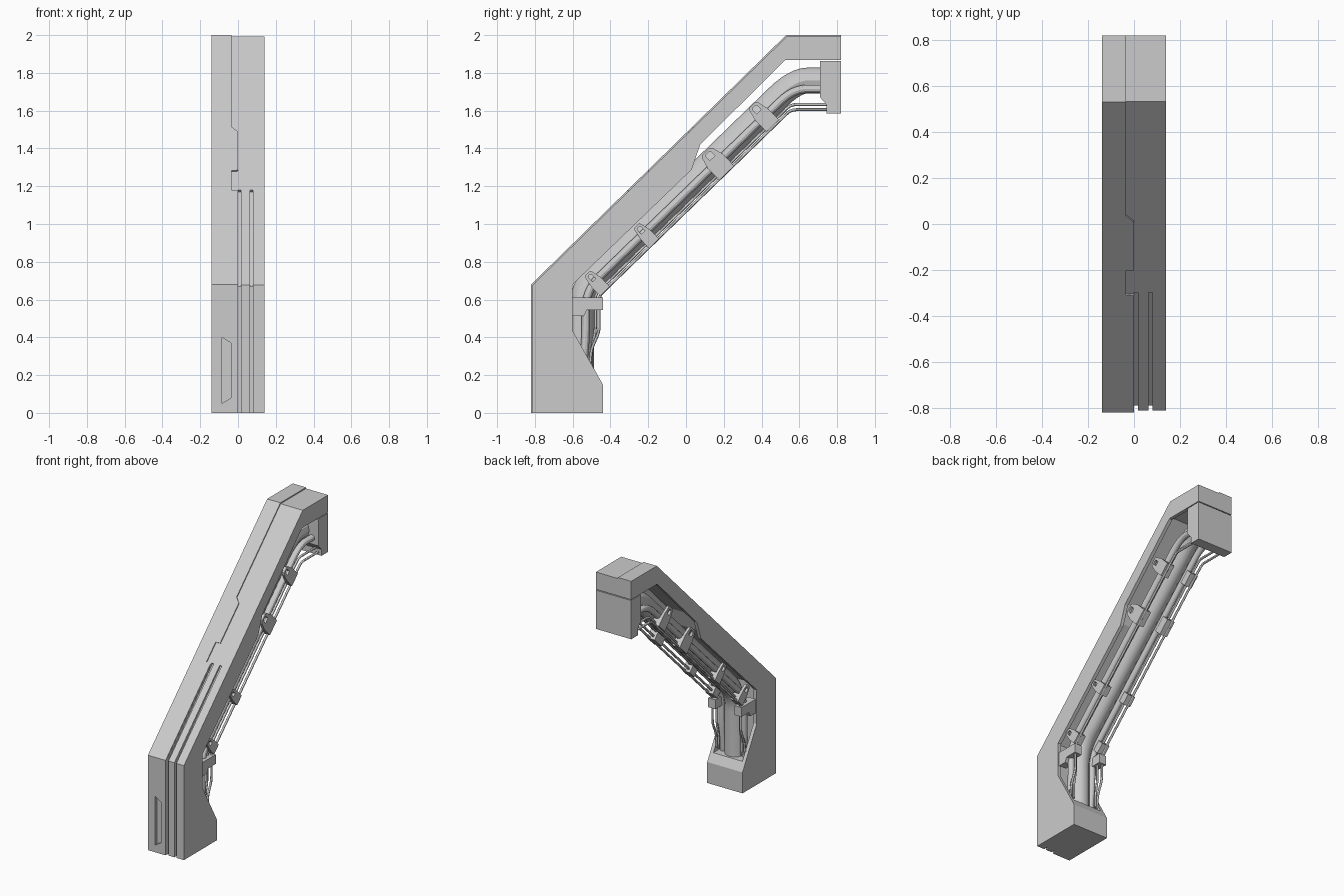
import bpy, bmesh, math
from mathutils import Vector

if "Cube" in bpy.data.objects:
    bpy.data.objects.remove(bpy.data.objects["Cube"])


def loft(name, rings):
    """Closed solid bridged through equal-length rings of points."""
    bm = bmesh.new()
    vs = [[bm.verts.new(p) for p in r] for r in rings]
    n = len(rings[0])
    for a, b in zip(vs, vs[1:]):
        for i in range(n):
            j = (i + 1) % n
            bm.faces.new((a[i], a[j], b[j], b[i]))
    bm.faces.new(vs[0])
    bm.faces.new(vs[-1][::-1])
    bmesh.ops.recalc_face_normals(bm, faces=bm.faces)
    me = bpy.data.meshes.new(name)
    bm.to_mesh(me)
    bm.free()
    ob = bpy.data.objects.new(name, me)
    bpy.context.collection.objects.link(ob)
    return ob


def prism(name, yz, x0, x1):
    return loft(name, [[(x, y, z) for y, z in yz] for x in (x0, x1)])


def cut(ob, cutter):
    cutter.hide_render = True
    m = ob.modifiers.new("cut", 'BOOLEAN')
    m.operation, m.solver, m.object = 'DIFFERENCE', 'EXACT', cutter
    bpy.context.view_layer.objects.active = ob
    bpy.ops.object.modifier_apply(modifier=m.name)


def tube(name, pts, r, bend=0.1):
    """Round tube along a polyline with rounded corners."""
    pts = [Vector(p) for p in pts]
    path = [pts[0]]
    for a, b, c in zip(pts, pts[1:], pts[2:]):
        p = b + (a - b).normalized() * min(bend, (a - b).length * .45)
        q = b + (c - b).normalized() * min(bend, (c - b).length * .45)
        for i in range(7):
            t = i / 6
            path.append(p * (1 - t) ** 2 + b * 2 * t * (1 - t) + q * t * t)
    path.append(pts[-1])
    cu = bpy.data.curves.new(name, 'CURVE')
    cu.dimensions = '3D'
    cu.bevel_depth, cu.bevel_resolution, cu.use_fill_caps = r, 4, True
    s = cu.splines.new('POLY')
    s.points.add(len(path) - 1)
    for sp, p in zip(s.points, path):
        sp.co = (*p, 1)
    ob = bpy.data.objects.new(name, cu)
    bpy.context.collection.objects.link(ob)
    bpy.ops.object.select_all(action='DESELECT')
    ob.select_set(True)
    bpy.context.view_layer.objects.active = ob
    bpy.ops.object.convert(target='MESH')
    bpy.ops.object.shade_smooth_by_angle()


# --- beam body
SLOPE = .97
body = prism("beam_body", [
    (-.812, 0), (-.812, .677), (.533, 1.992), (.82, 1.992), (.82, 1.868),
    (.525, 1.868), (.075, 1.42), (.03, 1.288), (-.60, .68), (-.60, .435),
    (-.44, .15), (-.44, 0)], -.14, .14)

# --- raised cover on the left half of the outer face, with a jogged seam
rows = [(0, 0), (.68, 0), (1.178, 0), (1.18, -.035), (1.283, -.035),
        (1.285, 0), (1.49, 0), (1.515, -.035), (2, -.035)]
line = [(-.82 if z <= .68 else -.82 + (z - .68) * 1.35 / 1.32, z, x) for z, x in rows]
line.append((.82, 2, -.035))
rings = []
for y, z, x in line:
    yi, zi = min(y + .01, .82), max(z - .01, 0)
    rings.append([(-.14, y, z), (x, y, z), (x, yi, zi), (-.14, yi, zi)])
cover = loft("raised_cover", rings)

# --- long grooves, side slot and inner channel
cutters = []
for x0 in (0.001, .064):
    g = prism("groove_cutter", [
        (-.9, -.1), (-.9, .70), (-.4, 1.28), (-.29, 1.17), (-.79, .668), (-.79, -.1)],
        x0, x0 + .016)
    cutters.append((g, [body]))
slot = loft("slot_cutter", [[(x, y, z) for x, z in
            ((-.085, .05), (-.037, .08), (-.037, .37), (-.085, .40))] for y in (-.9, -.797)])
cutters.append((slot, [body, cover]))
channel = prism("channel_cutter", [
    (-.64, .21), (-.3, .21), (-.3, .7), (.7, 1.6), (.7, 1.9), (.5, 1.9),
    (.045, 1.45), (0, 1.325), (-.64, .70)], -.115, .115)
cutters.append((channel, [body]))
for c, targets in cutters:
    for t in targets:
        cut(t, c)
    bpy.data.objects.remove(c)

# --- end plate hanging from the head
prism("end_plate", [(.71, 1.862), (.82, 1.862), (.82, 1.585), (.745, 1.585),
                    (.745, 1.63), (.71, 1.67)], -.14, .14)


def route(x, n, z_end, y_end, low):
    """Path at distance n from the beam's inner face, foot to head."""
    y0 = -.6 + n
    drop = n * math.hypot(1, SLOPE)
    return [(x, *p) for p in low] + [
        (x, y0, .68 + SLOPE * n - drop),
        (x, -.6 + (z_end - .68 + drop) / SLOPE, z_end), (x, y_end, z_end)]


# --- main pipe
tube("main_pipe", route(0, .045, 1.76, .73, [(-.555, .15)]), .068, .13)

# --- local frame of the diagonal
d = Vector((1, SLOPE)).normalized()
nrm = Vector((d.y, -d.x))


def diag(y, s, n):
    """Point on the diagonal: station y, then s along and n away from it."""
    p = Vector((y, .68 + SLOPE * (y + .6))) + d * s + nrm * n
    return p.x, p.y


# station y, half width, start and end distance of each clip
clips = [(-.53, .036, .012, .145), (-.27, .036, .012, .145),
         (.115, .055, -.015, .145), (.365, .046, -.02, .135)]

for side, sx in (("right", 1), ("left", -1)):
    # --- side cable and thin rods
    tube(side + "_cable", route(sx * .088, .07, 1.715, .73, [(-.55, .2), (-.53, .4)]), .022)
    for i, (n, z, x) in enumerate(((.12, 1.632, .092), .0 or (.14, 1.605, .112))):
        low = [(-.50 - .01 * i, .24), (-.50, .34), (-.6 + n, .43)]
        tube(f"{side}_rod_{i}", route(sx * x, n, z, .76, low), .008, .03)
    # --- clips: thin tab with a hole and a block around the rods
    for i, (y, h, n0, n1) in enumerate(clips):
        k = n0 + .06
        tab = prism(f"{side}_clip_tab_{i}", [diag(y, *p) for p in (
            (-h * .45, n0), (h * .45, n0), (h * .7, n0 + .012), (h, k + .01),
            (h, n1), (-h, n1), (-h, k + .01), (-h * .7, n0 + .012))],
            sx * .112, sx * .13)
        w = h * .35
        hole = prism("hole_cutter", [diag(y, *p) for p in (
            (-w, n0 + .02), (-w * .5, n0 + .014), (w * .5, n0 + .014), (w, n0 + .02),
            (w, n0 + .05), (-w, n0 + .05))], sx * .09, sx * .15)
        cut(tab, hole)
        bpy.data.objects.remove(hole)
        prism(f"{side}_clip_block_{i}", [diag(y, *p) for p in (
            (-h, k + .02), (h, k + .02), (h, n1), (-h, n1))], sx * .07, sx * .113)
    # --- bracket on the upright
    prism(side + "_upright_bracket", [
        (-.60, .612), (-.44, .612), (-.44, .545), (-.525, .545), (-.54, .512), (-.60, .512)],
        sx * .075, sx * .132)
